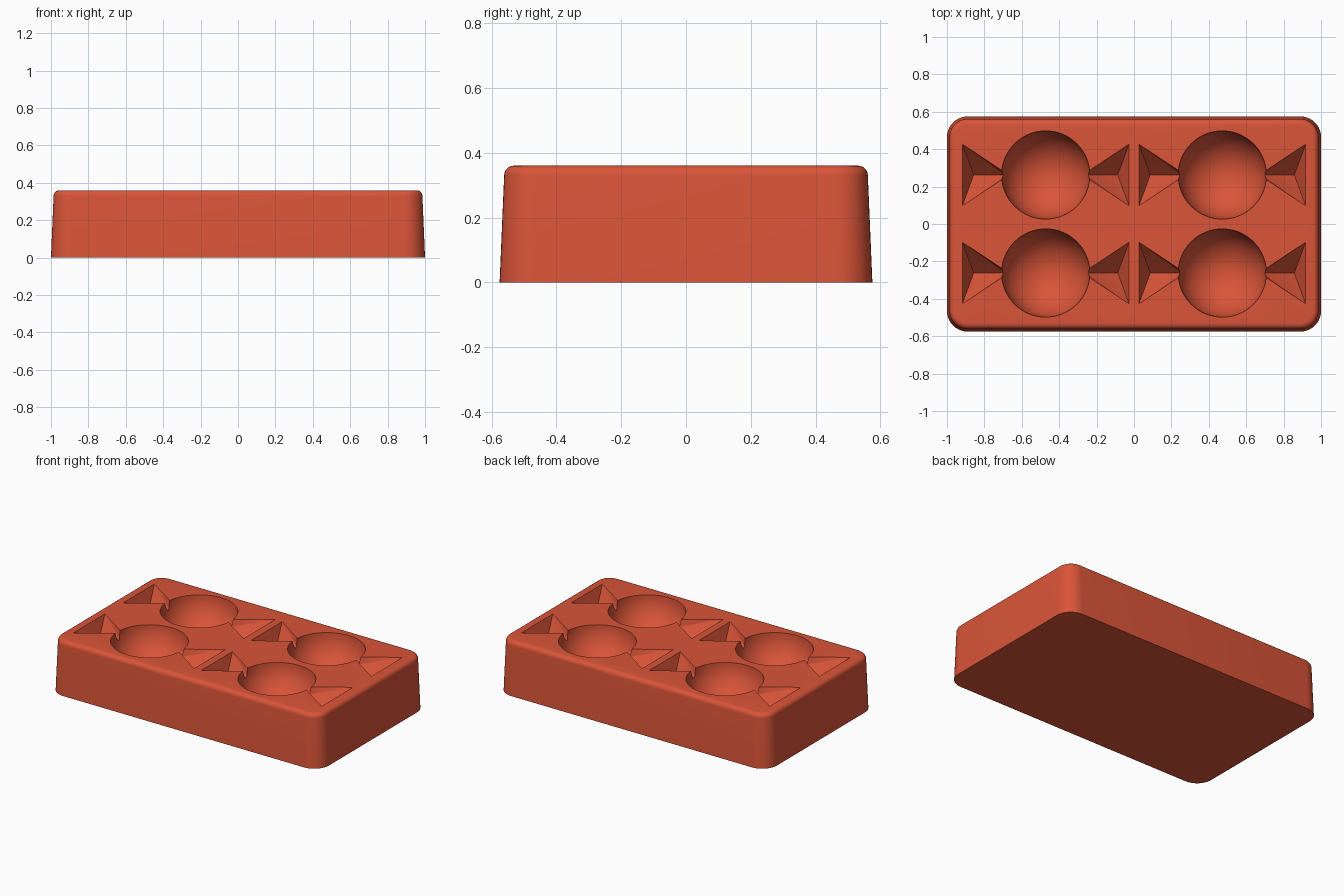
import bpy, bmesh, math
from mathutils import Vector

cube = bpy.data.objects.get("Cube")
if cube:
    bpy.data.objects.remove(cube, do_unlink=True)

HEIGHT = 0.36
HALF_X, HALF_Y, CORNER = 1.0, 0.575, 0.11
FILLET, DRAFT = 0.03, 0.014

red = bpy.data.materials.new("terracotta_red")
red.use_nodes = True
red.diffuse_color = (0.70, 0.09, 0.04, 1)
red.node_tree.nodes["Principled BSDF"].inputs["Base Color"].default_value = (0.70, 0.09, 0.04, 1)


def make_object(name, bm):
    bmesh.ops.recalc_face_normals(bm, faces=bm.faces)
    mesh = bpy.data.meshes.new(name)
    bm.to_mesh(mesh)
    bm.free()
    mesh.materials.append(red)
    obj = bpy.data.objects.new(name, mesh)
    bpy.context.collection.objects.link(obj)
    return obj


def rounded_ring(bm, inset, z, steps=10):
    """Rounded rectangle outline, shrunk by inset."""
    verts = []
    for i, (sx, sy) in enumerate([(1, 1), (-1, 1), (-1, -1), (1, -1)]):
        for s in range(steps + 1):
            a = math.pi / 2 * (i + s / steps)
            r = CORNER - inset
            verts.append(bm.verts.new((sx * (HALF_X - CORNER) + r * math.cos(a),
                                       sy * (HALF_Y - CORNER) + r * math.sin(a), z)))
    return verts


def build_tray():
    """Drafted block with a rounded upper edge."""
    sections = [(0, 0)]
    for k in range(7):
        a = math.pi / 2 * k / 6
        sections.append((DRAFT + FILLET * (1 - math.cos(a)),
                         HEIGHT - FILLET * (1 - math.sin(a))))
    bm = bmesh.new()
    rings = [rounded_ring(bm, inset, z) for inset, z in sections]
    for low, high in zip(rings, rings[1:]):
        n = len(low)
        for i in range(n):
            j = (i + 1) % n
            bm.faces.new((low[i], low[j], high[j], high[i]))
    bm.faces.new(rings[0])
    bm.faces.new(rings[-1])
    return make_object("candy_mould_tray", bm)


def ball_cutter(cx, cy):
    bm = bmesh.new()
    bmesh.ops.create_uvsphere(bm, u_segments=64, v_segments=32, radius=0.236)
    bmesh.ops.translate(bm, verts=bm.verts, vec=(cx, cy, HEIGHT + 0.002))
    return make_object("ball_cutter", bm)


def wrapper_cutter(cx, cy, side):
    """Flared wrapper end: a trough that deepens away from the ball."""
    bm = bmesh.new()
    for z in (HEIGHT, HEIGHT + 0.05):
        for sy in (-1, 1):
            bm.verts.new((cx + side * 0.446, cy + sy * 0.165, z))
            bm.verts.new((cx + side * 0.215, cy + sy * 0.012, z))
    bm.verts.new((cx + side * 0.385, cy, HEIGHT - 0.15))
    bm.verts.new((cx + side * 0.215, cy, HEIGHT - 0.05))
    bmesh.ops.convex_hull(bm, input=bm.verts)
    return make_object("wrapper_cutter", bm)


def carve(target, cutter):
    mod = target.modifiers.new("cavity", 'BOOLEAN')
    mod.operation = 'DIFFERENCE'
    mod.solver = 'EXACT'
    mod.object = cutter
    cutter.hide_render = True
    bpy.context.view_layer.objects.active = target
    bpy.ops.object.modifier_apply(modifier=mod.name)
    bpy.data.objects.remove(cutter, do_unlink=True)


# Four wrapped-sweet cavities
tray = build_tray()
for cx in (-0.472, 0.472):
    for cy in (-0.262, 0.262):
        carve(tray, ball_cutter(cx, cy))
        for side in (-1, 1):
            carve(tray, wrapper_cutter(cx, cy, side))

for obj in bpy.context.selected_objects:
    obj.select_set(False)
tray.select_set(True)
bpy.context.view_layer.objects.active = tray
bpy.ops.object.shade_smooth_by_angle(angle=math.radians(30))
